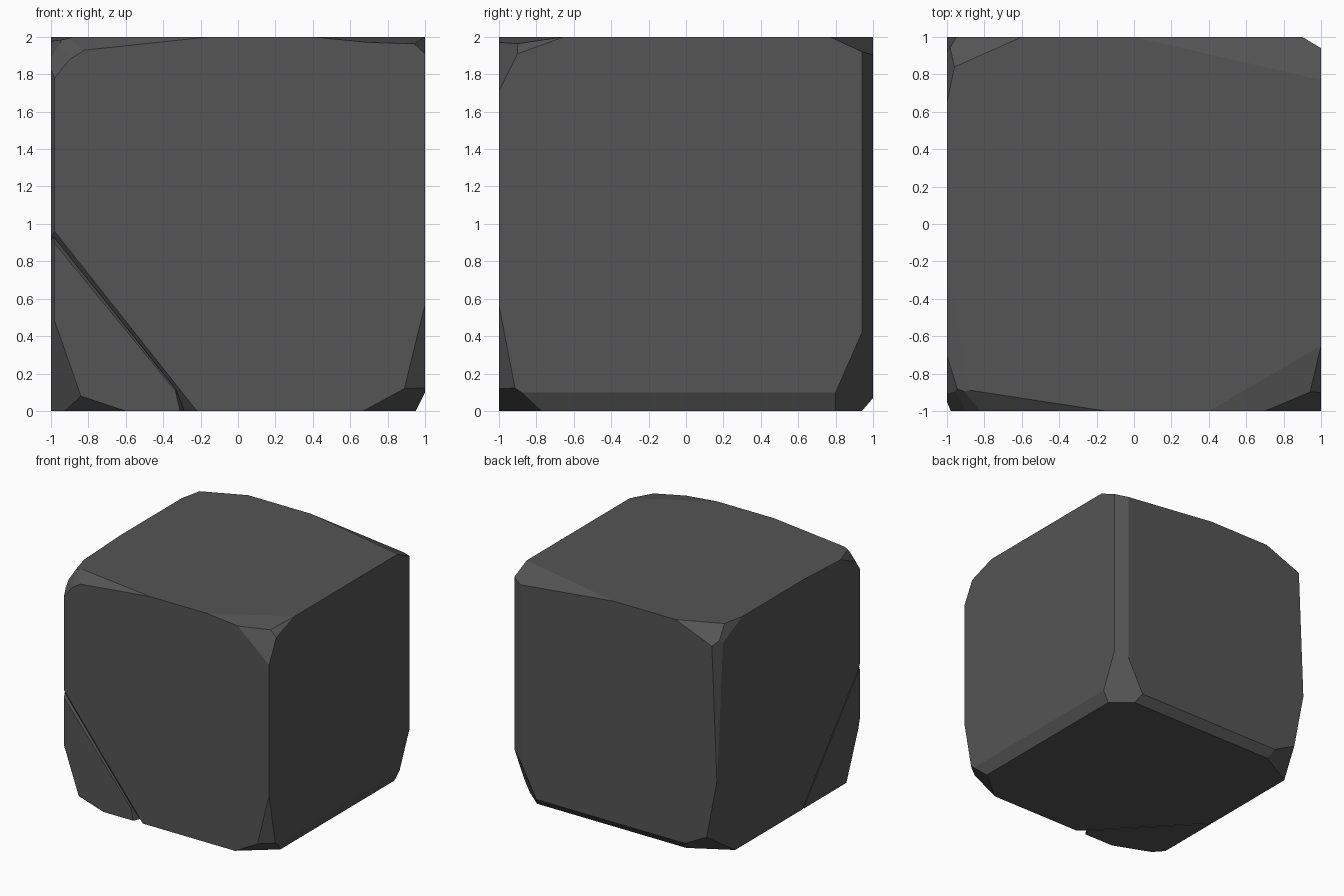
import bpy, bmesh
from math import inf
from mathutils import Vector

if "Cube" in bpy.data.objects:
    bpy.data.objects.remove(bpy.data.objects["Cube"])


def chop(bm, corner, reach, keep_corner=False):
    """Cut off a cube corner; reach = distance of the cut along x, y, z edges."""
    n = Vector([s / r for s, r in zip(corner, reach)])
    tip = Vector(corner) + Vector((0, 0, 1))
    co = tip - n / n.length_squared
    bmesh.ops.bisect_plane(bm, geom=bm.verts[:] + bm.edges[:] + bm.faces[:],
                           dist=1e-5, plane_co=co, plane_no=-n if keep_corner else n,
                           clear_outer=True)
    edges = [e for e in bm.edges if e.is_boundary]
    if len(edges) > 2:
        bmesh.ops.holes_fill(bm, edges=edges, sides=0)
    bmesh.ops.recalc_face_normals(bm, faces=bm.faces[:])


# Worn edges and corners, grouped by cube corner
worn = {
    (-1, -1, 1): [(.02, .05, inf), (.85, .13, .09), (.196, .172, .245),
                  (.292, .164, .1825), (.1, .35, .155), (.141, .8, .036)],
    (1, -1, 1): [(.6, .35, .06), (.335, .145, .29), (.14, .35, .126)],
    (1, 1, 1): [(1, .23, .108)],
    (-1, 1, 1): [(.4, .178, .16), (.074, .35, .168), (.056, .09, 1.35)],
    (1, 1, -1): [(.1, .06, inf), (inf, .06, .07), (.29, .244, .557)],
    (1, -1, -1): [(.05, inf, .1), (.14, .11, .57), (.33, .27, .18)],
    (-1, 1, -1): [(.135, .25, .7), (.446, .25, .232)],
    (-1, -1, -1): [(.188, .216, .537), (.4, .16, .133)],
}

# Dark stone colour
dark = bpy.data.materials.new("dark_stone")
dark.diffuse_color = (.09, .09, .09, 1)
dark.use_nodes = True
dark.node_tree.nodes["Principled BSDF"].inputs["Base Color"].default_value = dark.diffuse_color


def stone(name, splits, keep_corner):
    bm = bmesh.new()
    bmesh.ops.create_cube(bm, size=2)
    bmesh.ops.translate(bm, verts=bm.verts[:], vec=(0, 0, 1))
    for corner, cuts in worn.items():
        for reach in cuts:
            chop(bm, corner, reach)
    for reach in splits:
        chop(bm, (-1, -1, -1), reach, keep_corner)
    me = bpy.data.meshes.new(name)
    bm.to_mesh(me)
    bm.free()
    me.materials.append(dark)
    bpy.context.collection.objects.link(bpy.data.objects.new(name, me))


# Main block with the front left bottom corner split away
stone("block", [(.78, .82, .985)], False)

# Split corner piece with a thin bevel along the crack
stone("corner_chip", [(.768, .808, .972), (.753, -.6, .92), (.69, -1.72, 3)], True)
